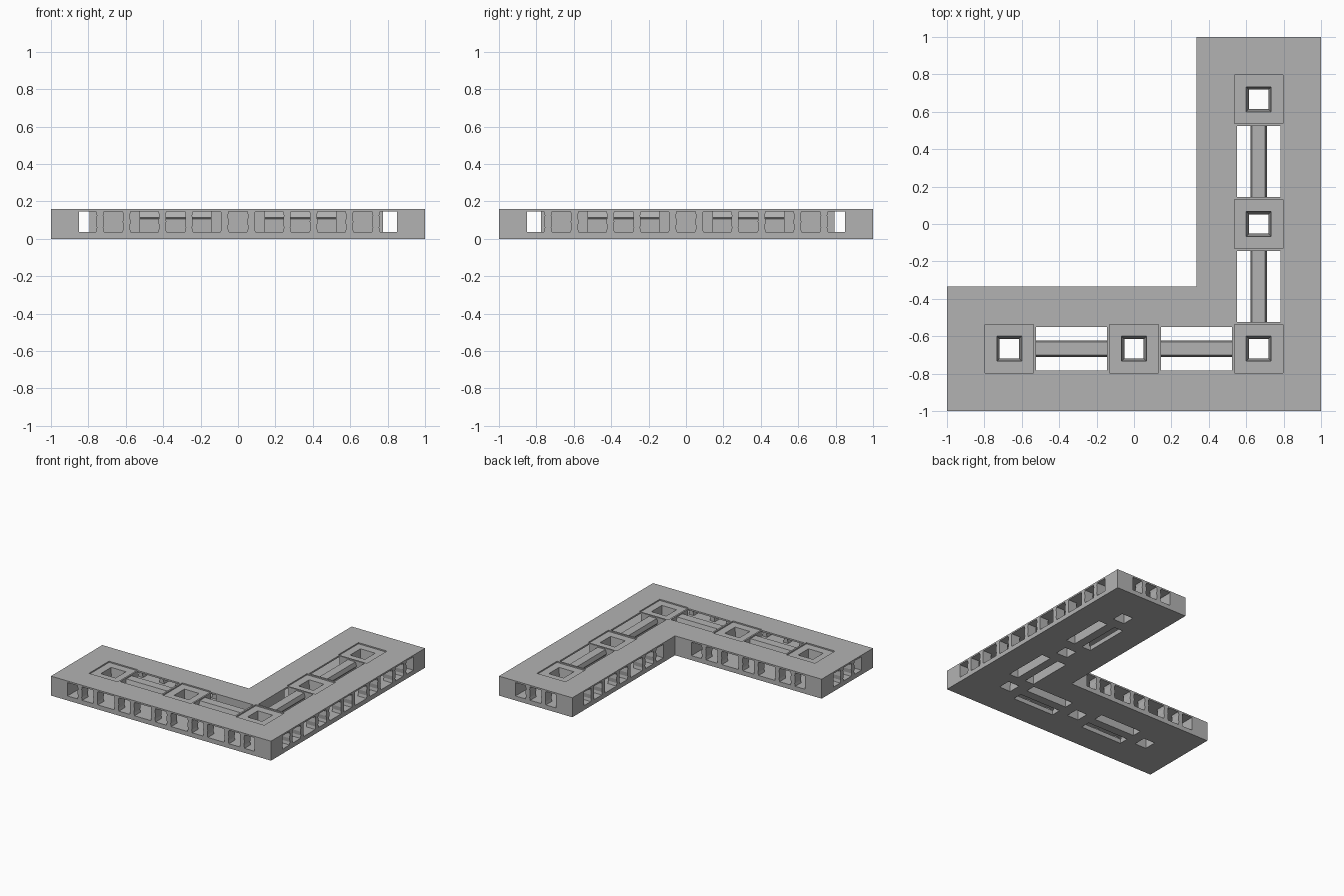
import bpy, bmesh
from mathutils import Vector

if "Cube" in bpy.data.objects:
    bpy.data.objects.remove(bpy.data.objects["Cube"])

HEIGHT = 0.16
ARM = 2 / 3            # centre line of both arms
STEP = 1 / 3           # spacing of the edge sockets
FLOOR, CEILING = 0.037, 0.147
DEPTH = 0.225

grey = bpy.data.materials.new("stone_grey")
grey.use_nodes = True
COLOUR = (0.45, 0.45, 0.45, 1)
grey.diffuse_color = COLOUR
grey.node_tree.nodes["Principled BSDF"].inputs["Base Color"].default_value = COLOUR


def prism(name, outline, direction):
    """Extrude a closed outline of 3D points along a direction."""
    bm = bmesh.new()
    face = bm.faces.new([bm.verts.new(p) for p in outline])
    new = bmesh.ops.extrude_face_region(bm, geom=[face])["geom"]
    bmesh.ops.translate(bm, vec=Vector(direction),
                        verts=[v for v in new if isinstance(v, bmesh.types.BMVert)])
    bmesh.ops.recalc_face_normals(bm, faces=bm.faces)
    mesh = bpy.data.meshes.new(name)
    bm.to_mesh(mesh)
    bm.free()
    mesh.materials.append(grey)
    obj = bpy.data.objects.new(name, mesh)
    bpy.context.collection.objects.link(obj)
    return obj


def box(name, x0, x1, y0, y1, z0, z1):
    return prism(name, [(x0, y0, z0), (x1, y0, z0), (x1, y1, z0), (x0, y1, z0)],
                 (0, 0, z1 - z0))


def cut(target, cutter):
    """Subtract a cutter, bake the result and remove the cutter."""
    mod = target.modifiers.new("cut", "BOOLEAN")
    mod.operation, mod.solver, mod.object = "DIFFERENCE", "EXACT", cutter
    cutter.hide_render = True
    graph = bpy.context.evaluated_depsgraph_get()
    mesh = bpy.data.meshes.new_from_object(target.evaluated_get(graph))
    target.modifiers.clear()
    target.data = mesh
    bpy.data.objects.remove(cutter)


# L-shaped base
e = 1 / 3
base = prism("base", [(-1, -1, 0), (1, -1, 0), (1, 1, 0), (e, 1, 0), (e, -e, 0), (-1, -e, 0)],
             (0, 0, HEIGHT))


# Mapping between the two arms: (along, across) to (x, y), mirrored on the diagonal
def arm_x(a, c):
    return a, c


def arm_y(a, c):
    return -c, -a


def arm_box(arm, name, a0, a1, c0, c1, z0, z1):
    xa, ya = arm(a0, c0)
    xb, yb = arm(a1, c1)
    return box(name, min(xa, xb), max(xa, xb), min(ya, yb), max(ya, yb), z0, z1)


REACH = ARM + 0.183    # sockets end here
for arm in (arm_x, arm_y):
    # side tunnels on the outer edge, inner edge and arm end
    cut(base, arm_box(arm, "outer_tunnel", -REACH, REACH, -1.1, -1 + DEPTH, FLOOR, CEILING))
    cut(base, arm_box(arm, "inner_tunnel", -REACH, 0.183, -e - DEPTH, -e + 0.1, FLOOR, CEILING))
    cut(base, arm_box(arm, "end_tunnel", -1.1, -1 + DEPTH - 0.02, -REACH, -ARM + 0.183,
                      FLOOR, CEILING))
    # long openings that hold the rails
    for a in (-STEP, STEP):
        cut(base, arm_box(arm, "opening", a - 0.19, a + 0.19, -ARM - 0.117, -ARM + 0.117, -0.1, 0.3))

# Sunken square and tapered hole at each station
stations = [(-ARM, -ARM), (0, -ARM), (ARM, -ARM), (ARM, 0), (ARM, ARM)]
for x, y in stations:
    r = 0.13
    cut(base, box("recess", x - r, x + r, y - r, y + r, HEIGHT - 0.01, 0.3))
    hole = box("hole", x - 0.05, x + 0.05, y - 0.05, y + 0.05, -0.02, HEIGHT + 0.02)
    for v in hole.data.vertices:
        if v.co.z > 0.1:
            v.co.x = x + (v.co.x - x) * 1.4
            v.co.y = y + (v.co.y - y) * 1.4
    cut(base, hole)

# Rails between the stations, with a ridge along both sides
half = [(0.036, 0), (0.036, 0.105), (0.045, 0.115), (0.035, HEIGHT - 0.01)]
profile = half + [(-w, z) for w, z in reversed(half)]
for arm in (arm_x, arm_y):
    for a in (-STEP, STEP):
        start, end = (Vector((*arm(a + s, -ARM), 0)) for s in (-0.195, 0.195))
        side = Vector((*arm(0, 1), 0))
        prism("rail", [start + side * w + Vector((0, 0, z)) for w, z in profile], end - start)


# Waisted posts standing in the socket mouths
def post(a, c, inward, arm, along):
    centre = Vector((*(arm(a, c)), 0))
    side = Vector((*(arm(1, 0) if along else arm(0, 1)), 0))
    depth = Vector((*(arm(0, inward) if along else arm(inward, 0)), 0)) * 0.08
    span = CEILING - FLOOR
    edge = [(0.022, 0), (0.017, 0.2), (0.021, 0.5), (0.017, 0.8), (0.022, 1)]
    edge = edge + [(-w, t) for w, t in reversed(edge)]
    prism("socket_post", [centre + side * w + Vector((0, 0, FLOOR + t * span))
                          for w, t in edge], depth)


for arm in (arm_x, arm_y):
    for offset in (-0.071, 0.071):
        for i in range(-2, 3):
            post(i * STEP + offset, -1, 1, arm, True)
        for i in range(-2, 1):
            post(i * STEP + offset, -e, -1, arm, True)
        post(-1, -ARM + offset, 1, arm, False)
